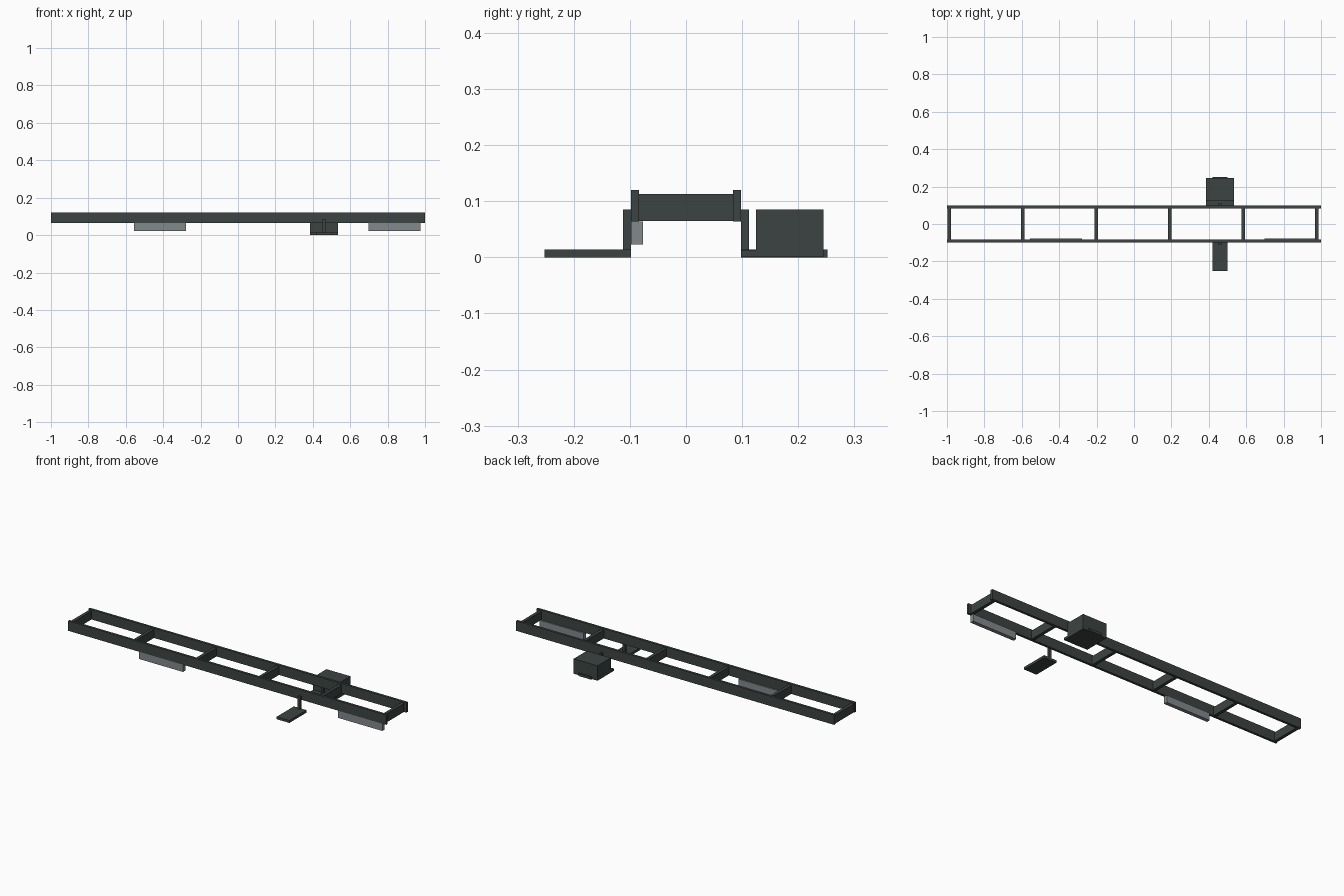
import bpy

if "Cube" in bpy.data.objects:
    bpy.data.objects.remove(bpy.data.objects["Cube"])


def material(name, rgb):
    m = bpy.data.materials.new(name)
    m.diffuse_color = (*rgb, 1.0)
    m.use_nodes = True
    m.node_tree.nodes["Principled BSDF"].inputs["Base Color"].default_value = m.diffuse_color
    return m


DARK = material("dark_frame_grey", (0.046, 0.056, 0.055))
GREY = material("light_panel_grey", (0.225, 0.25, 0.26))


def box(name, x, y, z, mat=DARK):
    """Box from (min, max) ranges on each axis."""
    verts = [(a, b, c) for a in x for b in y for c in z]
    faces = [(0, 1, 3, 2), (4, 6, 7, 5), (0, 4, 5, 1),
             (2, 3, 7, 6), (0, 2, 6, 4), (1, 5, 7, 3)]
    me = bpy.data.meshes.new(name)
    me.from_pydata(verts, [], faces)
    me.materials.append(mat)
    ob = bpy.data.objects.new(name, me)
    bpy.context.collection.objects.link(ob)
    return ob


RAIL_IN, RAIL_OUT = 0.084, 0.098

# Long side rails, with a hanging post outside each
for side, s in (("front", -1), ("back", 1)):
    box(f"{side}_rail", (-1, 1), sorted((s * RAIL_IN, s * RAIL_OUT)), (0.064, 0.12))
    box(f"{side}_hanger_post", (0.453, 0.467), sorted((s * RAIL_OUT, s * 0.112)), (0.0, 0.085))
    # Flat arm at the foot of the post
    box(f"{side}_step_plate", (0.42, 0.50), sorted((s * RAIL_OUT, s * 0.2525)), (0.0, 0.014))

# Cross members
for i in range(6):
    c = -0.988 + i * 0.393
    box(f"cross_member_{i + 1}", (c - 0.009, c + 0.009), (-RAIL_IN, RAIL_IN), (0.065, 0.113))

# Battery box on its tray
box("battery_tray", (0.385, 0.535), (RAIL_OUT, 0.245), (0.0005, 0.0135))
box("battery_box", (0.385, 0.535), (0.125, 0.245), (0.0135, 0.085))

# Light panels hung below the front rail
for i, x in enumerate(((-0.555, -0.277), (0.698, 0.976))):
    box(f"hanging_panel_{i + 1}", x, (-RAIL_OUT, -0.077), (0.023, 0.064), GREY)
